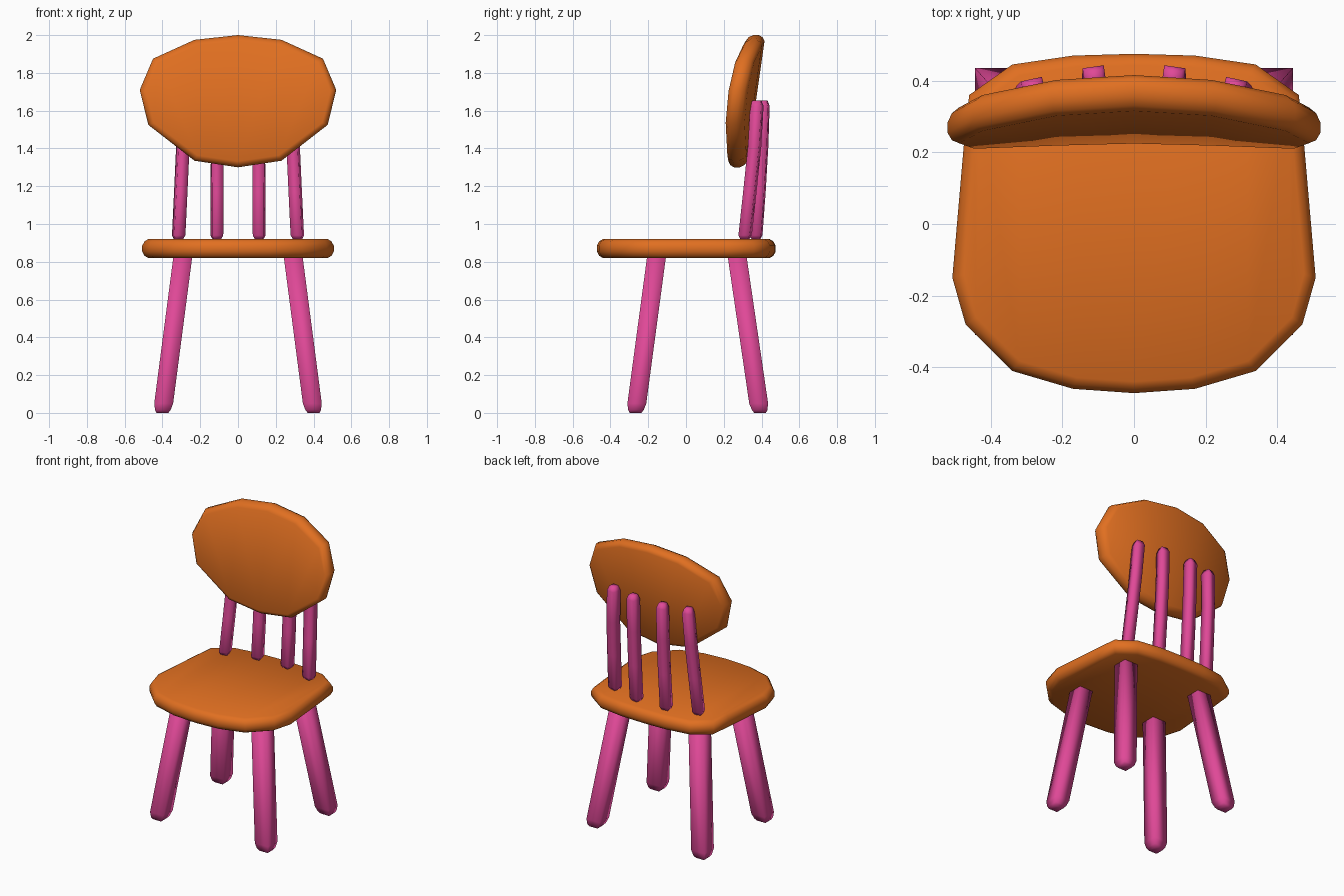
import bpy, bmesh, math
from mathutils import Vector, Matrix

if "Cube" in bpy.data.objects:
    bpy.data.objects.remove(bpy.data.objects["Cube"])


def material(name, color):
    m = bpy.data.materials.new(name)
    m.diffuse_color = color
    m.use_nodes = True
    m.node_tree.nodes["Principled BSDF"].inputs["Base Color"].default_value = m.diffuse_color
    return m


ORANGE = material("orange_paint", (0.75, 0.16, 0.015, 1))
PINK = material("pink_paint", (0.74, 0.065, 0.31, 1))


def finish(name, bm, mat, mirror=False):
    bmesh.ops.recalc_face_normals(bm, faces=bm.faces[:])
    for f in bm.faces:
        f.smooth = True
    me = bpy.data.meshes.new(name)
    bm.to_mesh(me)
    bm.free()
    me.materials.append(mat)
    ob = bpy.data.objects.new(name, me)
    bpy.context.collection.objects.link(ob)
    if mirror:
        ob.modifiers.new("mirror", 'MIRROR')
    return ob


def bridge(bm, rings):
    for a, b in zip(rings, rings[1:]):
        n = len(a)
        for i in range(n):
            bm.faces.new((a[i], a[(i + 1) % n], b[(i + 1) % n], b[i]))


def slab(name, half, place):
    """Rounded-edge plate from half an outline; place(u, v, depth) -> position."""
    outline = half + [(-u, v) for u, v in half[-2:0:-1]]
    n, m = len(outline), len(half)
    ru = max(u for u, v in half)
    v0, v1 = half[0][1], half[-1][1]
    mid, rv = (v0 + v1) / 2, abs(v1 - v0) / 2
    bm = bmesh.new()
    rings = []
    for depth, inset in ((-.05, .032), (-.038, .012), (-.015, 0),
                         (.015, 0), (.038, .012), (.05, .032)):
        rings.append([bm.verts.new(place(u * (1 - inset / ru),
                                         mid + (v - mid) * (1 - inset / rv), depth))
                      for u, v in outline])
    bridge(bm, rings)
    # caps made of columns that follow the bend
    for r in (rings[0], rings[-1]):
        for s in (1, -1):
            for i in range((m - 1) // 2):
                ids = []
                for k in (i, i + 1, m - 2 - i, m - 1 - i):
                    k = (s * k) % n
                    if k not in ids:
                        ids.append(k)
                bm.faces.new([r[k] for k in ids])
    return finish(name, bm, ORANGE)


def bar(name, path, half, angle=0.0):
    """Square bar along (x, y, z, scale) stations, mirrored across x."""
    rot = Matrix.Rotation(math.radians(angle), 3, 'Z')
    bm = bmesh.new()
    rings = []
    for x, y, z, s in path:
        rings.append([bm.verts.new(Vector((x, y, z)) + rot @ Vector((a * half * s, b * half * s, 0)))
                      for a, b in ((-1, -1), (1, -1), (1, 1), (-1, 1))])
    bridge(bm, rings)
    bm.faces.new(rings[0])
    bm.faces.new(rings[-1])
    return finish(name, bm, PINK, mirror=True)


# seat
slab("seat",
     [(0, -.472), (.17, -.46), (.34, -.41), (.47, -.28), (.507, -.15),
      (.475, .22), (.46, .36), (.34, .445), (.17, .47), (0, .475)],
     lambda u, v, d: (u, v, .87 + d))

# backrest: leaning back, sides bent forward
slab("backrest",
     [(0, 1.3), (.23, 1.335), (.475, 1.525), (.52, 1.71), (.45, 1.875), (.23, 1.975), (0, 2.0)],
     lambda u, v, d: (u, .27 + .143 * (v - 1.3) - .22 * u * u + d, v))


# splayed legs with softened feet
def leg(name, y_foot, y_top):
    path = []
    for z, s in ((0, .62), (.015, .82), (.05, 1), (.84, 1)):
        t = z / .82
        path.append((.40 - .107 * t, y_foot + (y_top - y_foot) * t, z, s))
    bar(name, path, .05)


leg("front_legs", -.267, -.157)
leg("back_legs", .392, .272)


# curved back slats
def slat(name, xs, ys, angle):
    zs = (.918, .94, 1.17, 1.41, 1.625, 1.655)
    sc = (.65, 1, 1, 1, 1, .65)
    bar(name, list(zip(xs, ys, zs, sc)), .03, angle)


slat("inner_slats", (.112, .112, .111, .11, .11, .11),
     (.37, .371, .388, .402, .409, .409), -8)
slat("outer_slats", (.315, .314, .303, .292, .28, .28),
     (.311, .313, .338, .363, .375, .375), -12)
